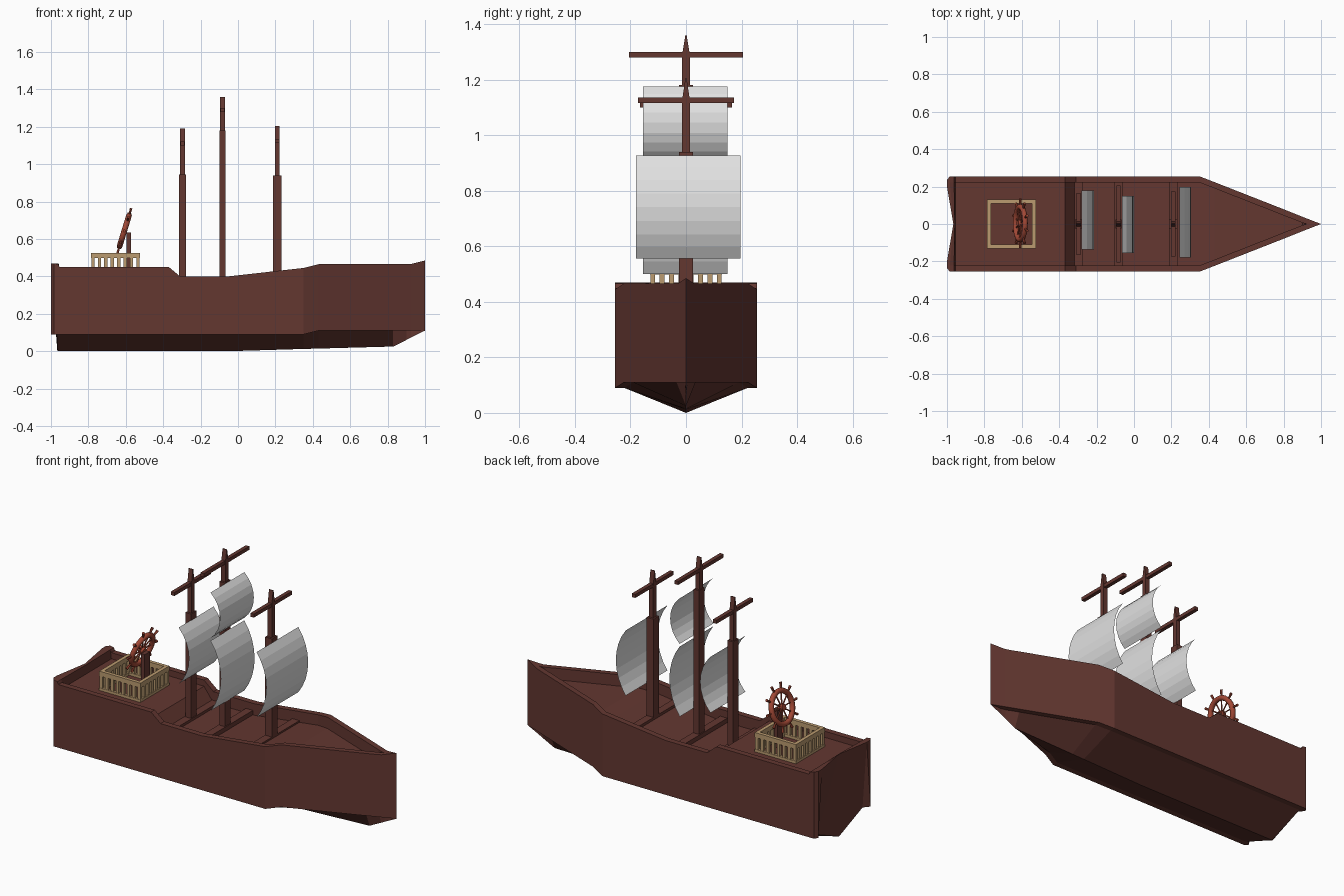
import bpy, bmesh, math
from mathutils import Matrix, Vector

if "Cube" in bpy.data.objects:
    bpy.data.objects.remove(bpy.data.objects["Cube"])


def material(name, rgb):
    m = bpy.data.materials.new(name)
    m.diffuse_color = (*rgb, 1)
    m.use_nodes = True
    m.node_tree.nodes["Principled BSDF"].inputs["Base Color"].default_value = m.diffuse_color
    return m


WOOD = material("dark red wood", (0.125, 0.038, 0.030))
CLOTH = material("sail grey", (0.75, 0.75, 0.75))
TAN = material("tan wood", (0.50, 0.33, 0.16))
RED = material("wheel red", (0.36, 0.065, 0.036))


def finish(name, bm, mat):
    me = bpy.data.meshes.new(name)
    bm.to_mesh(me)
    bm.free()
    ob = bpy.data.objects.new(name, me)
    me.materials.append(mat)
    bpy.context.collection.objects.link(ob)
    return ob


def add_box(bm, x0, x1, y0, y1, z0, z1, taper=1.0):
    """Box between limits; taper narrows the top in y."""
    vs = bmesh.ops.create_cube(bm, size=1)["verts"]
    for v in vs:
        top = v.co.z > 0
        yc, yh = (y0 + y1) / 2, (y1 - y0)
        v.co = Vector(((x0 + x1) / 2 + v.co.x * (x1 - x0),
                       yc + v.co.y * yh * (taper if top else 1),
                       z1 if top else z0))


# Hull: cross-sections lofted along x
# x, half width, rail z, deck z (None = solid), chine z, keel z
STATIONS = [
    (-1.0, 0.235, 0.47, None, 0.09, 0.0),
    (-0.985, 0.255, 0.47, None, 0.09, 0.0),
    (-0.962, 0.255, 0.465, None, 0.09, 0.0),
    (-0.955, 0.255, 0.45, 0.415, 0.09, 0.0),
    (-0.37, 0.255, 0.45, 0.415, 0.09, 0.0),
    (-0.31, 0.255, 0.40, 0.335, 0.09, 0.0),
    (-0.05, 0.255, 0.40, 0.335, 0.09, 0.0),
    (0.35, 0.255, 0.445, 0.385, 0.09, 0.012),
    (0.43, 0.224, 0.465, 0.40, 0.11, 0.014),
    (0.83, 0.067, 0.465, 0.40, 0.11, 0.025),
    (0.90, 0.039, 0.465, 0.40, 0.11, 0.06),
    (0.925, 0.029, 0.466, None, 0.11, 0.073),
    (1.0, 0.0, 0.485, None, 0.11, 0.11),
]
bm = bmesh.new()
rings = []
for i, (x, w, zr, zd, zc, zk) in enumerate(STATIONS):
    inner = max(w - 0.033, 0.0)
    zd_ = zr if zd is None else zd
    # the transom is notched inward along its centre
    notch = {0: 0.034, 1: 0.022, 2: 0.004}.get(i, 0)
    half = [(notch, 0, zk), (notch * 0.8, inner, zc), (0, w, zc), (0, w, zr),
            (0, inner, zr), (0, inner, zd_), (notch, 0, zd_)]
    ring = half + [(dx, -y, z) for dx, y, z in half[-2:0:-1]]
    rings.append([bm.verts.new((x + dx, y, z)) for dx, y, z in ring])
n = len(rings[0])
for a, b in zip(rings, rings[1:]):
    for k in range(n):
        bm.faces.new((a[k], a[(k + 1) % n], b[(k + 1) % n], b[k]))
half_count = n // 2
bm.faces.new(rings[0][:half_count + 1])                       # transom, two halves
bm.faces.new(rings[0][half_count:] + [rings[0][0]])
bmesh.ops.remove_doubles(bm, verts=bm.verts, dist=0.0005)
bmesh.ops.dissolve_degenerate(bm, edges=bm.edges, dist=0.0005)
bmesh.ops.triangulate(bm, faces=[f for f in bm.faces if len(f.verts) > 4])
bmesh.ops.recalc_face_normals(bm, faces=bm.faces)
finish("hull", bm, WOOD)

# Masts: x, deck z, lower half width, joint z, top z, yard z, yard half length
MASTS = [
    ("aft_mast", -0.297, 0.31, 0.018, 0.945, 1.19, 1.11, 0.165),
    ("main_mast", -0.083, 0.32, 0.017, 1.18, 1.36, 1.29, 0.205),
    ("fore_mast", 0.21, 0.34, 0.022, 0.94, 1.205, 1.125, 0.173),
]
for name, x, z0, r, zj, zt, zy, yl in MASTS:
    bm = bmesh.new()
    add_box(bm, x - r, x + r, -0.025, 0.025, z0, zj)
    u = 0.013
    add_box(bm, x - u, x + u, -0.014, 0.014, zj, zy)
    add_box(bm, x - u, x + u, -0.014, 0.014, zy, zt, 0.15)
    add_box(bm, x - 0.011, x + 0.011, -yl, yl, zy - 0.01, zy + 0.01)   # yard
    finish(name, bm, WOOD)
    bm = bmesh.new()
    add_box(bm, x - 0.022, x + 0.022, -0.225, 0.225, z0, z0 + 0.04)
    finish(name + "_deck_beam", bm, WOOD)


# Sails: thin sheets bent as arcs bulging toward the bow
def sail(name, x, depth, y0, y1, z0, z1, steps=8):
    bm = bmesh.new()
    h = (z1 - z0) / 2
    R = (h * h + depth * depth) / (2 * depth)
    a = math.asin(h / R)
    prev = None
    for i in range(steps + 1):
        t = -a + 2 * a * i / steps
        px = x + depth - R + R * math.cos(t)
        pz = (z0 + z1) / 2 + R * math.sin(t)
        row = [bm.verts.new((px, y0, pz)), bm.verts.new((px, y1, pz))]
        if prev:
            bm.faces.new((prev[0], prev[1], row[1], row[0]))
        prev = row
    finish(name, bm, CLOTH)


sail("aft_sail", -0.28, 0.065, -0.135, 0.18, 0.59, 0.91)
sail("main_lower_sail", -0.065, 0.065, -0.155, 0.15, 0.50, 0.90)
sail("main_upper_sail", -0.065, 0.06, -0.155, 0.15, 0.915, 1.175)
sail("fore_sail", 0.243, 0.062, -0.18, 0.197, 0.555, 0.927)

# Railing around the helm
bm = bmesh.new()
X0, X1, Y, T = -0.785, -0.525, 0.13, 0.02
for z0, z1 in ((0.41, 0.43), (0.498, 0.525)):
    for s in (-1, 1):
        ya, yb = sorted((s * Y, s * (Y - T)))
        add_box(bm, X0, X1, ya, yb, z0, z1)
    for xa in (X0, X1 - T):
        add_box(bm, xa, xa + T, -Y + T, Y - T, z0, z1)
for i in range(8):
    c = -0.12 + 0.24 * i / 7
    xm = (X0 + X1) / 2
    for s in (-1, 1):
        add_box(bm, xm + c - 0.009, xm + c + 0.009, s * 0.12 - 0.008, s * 0.12 + 0.008, 0.42, 0.51)
        if 0 < i < 7:
            add_box(bm, xm + s * 0.12 - 0.008, xm + s * 0.12 + 0.008, c - 0.009, c + 0.009, 0.42, 0.51)
finish("helm_railing", bm, TAN)

# Helm post
bm = bmesh.new()
add_box(bm, -0.595, -0.572, -0.024, 0.024, 0.41, 0.635)
finish("helm_post", bm, WOOD)

# Wheel: local axis z, then tipped so the top leans forward
wheel = Matrix.Translation((-0.608, 0.004, 0.643)) @ Matrix.Rotation(math.radians(90 + 17), 4, 'Y')
bm = bmesh.new()
SEG, SIDES, R, r = 30, 8, 0.088, 0.015
rows = []
for i in range(SEG):
    a = 2 * math.pi * i / SEG
    rows.append([bm.verts.new(((R + r * math.cos(b)) * math.cos(a),
                               (R + r * math.cos(b)) * math.sin(a), r * math.sin(b)))
                 for b in (2 * math.pi * k / SIDES for k in range(SIDES))])
for i in range(SEG):
    p, q = rows[i], rows[(i + 1) % SEG]
    for k in range(SIDES):
        bm.faces.new((p[k], q[k], q[(k + 1) % SIDES], p[(k + 1) % SIDES]))


def rod(a, r0, r1, rad0, rad1):
    """Radial rod from radius r0 to r1 at angle a."""
    m = (Matrix.Rotation(a, 4, 'Z') @ Matrix.Translation(((r0 + r1) / 2, 0, 0))
         @ Matrix.Rotation(math.pi / 2, 4, 'Y'))
    bmesh.ops.create_cone(bm, cap_ends=True, segments=6, radius1=rad0, radius2=rad1,
                          depth=r1 - r0, matrix=m)


for i in range(10):
    a = math.pi / 2 + 2 * math.pi * i / 10
    rod(a, 0.0, 0.09, 0.004, 0.004)
    rod(a, 0.095, 0.132, 0.005, 0.008)
bmesh.ops.create_cone(bm, cap_ends=True, segments=12, radius1=0.018, radius2=0.018, depth=0.03)
bm.transform(wheel)
bmesh.ops.recalc_face_normals(bm, faces=bm.faces)
ob = finish("steering_wheel", bm, RED)
bpy.context.view_layer.objects.active = ob
ob.select_set(True)
bpy.ops.object.shade_smooth_by_angle(angle=math.radians(50))
